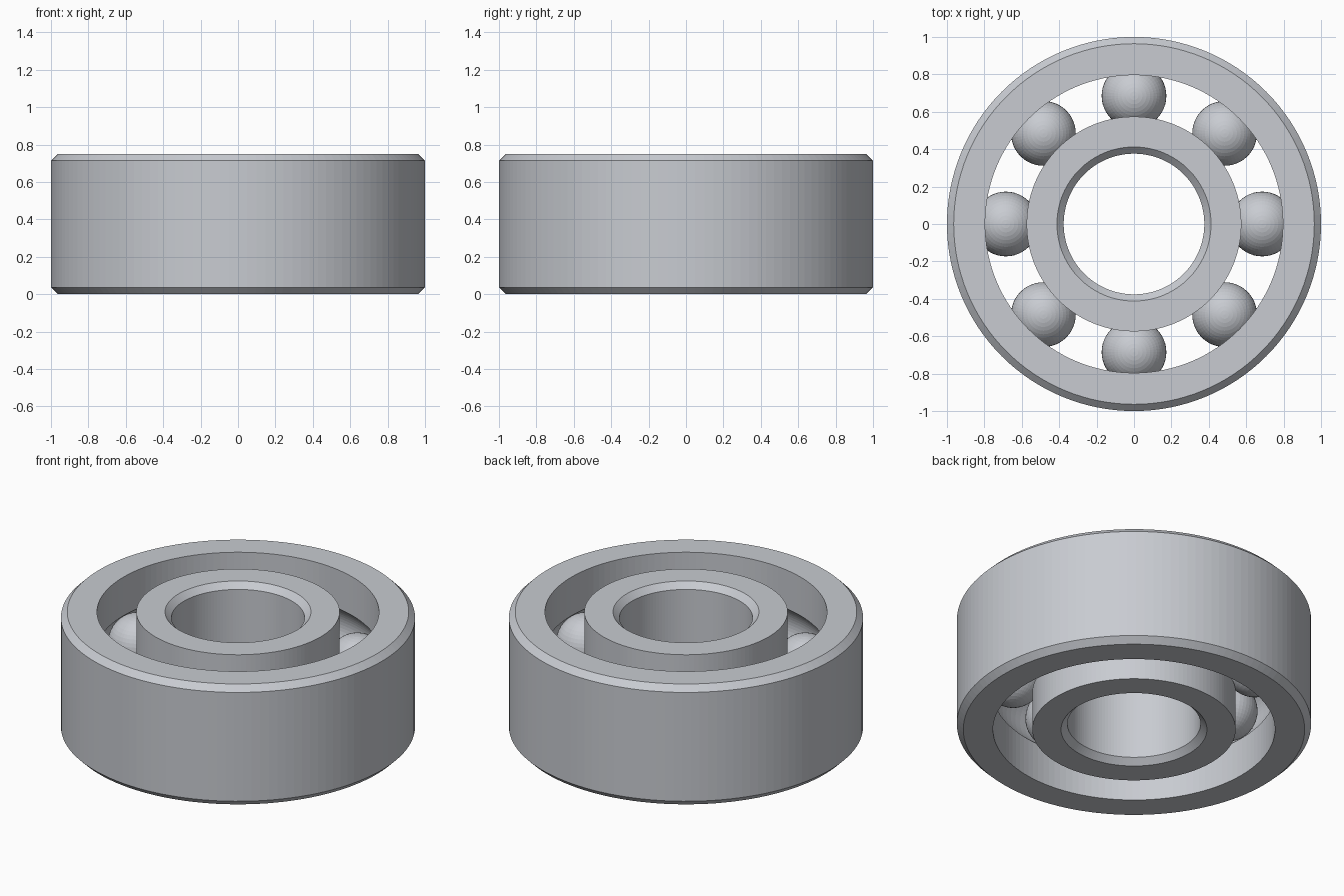
import bpy
import bmesh
from math import asin, cos, sin, pi, sqrt, tau

if "Cube" in bpy.data.objects:
    bpy.data.objects.remove(bpy.data.objects["Cube"])

HEIGHT = 0.75
MID = HEIGHT / 2
CHAMFER = 0.036
PITCH = 0.685          # radius of the circle through the ball centres
BALL = 0.174
HALF_GAP = 0.111       # half the distance between the two rings
SEGMENTS = 128

steel = bpy.data.materials.new("brushed steel")
steel.use_nodes = True
steel.diffuse_color = (0.58, 0.60, 0.64, 1)
steel.node_tree.nodes["Principled BSDF"].inputs["Base Color"].default_value = steel.diffuse_color


def finish(bm, name):
    mesh = bpy.data.meshes.new(name)
    bm.to_mesh(mesh)
    bm.free()
    mesh.materials.append(steel)
    obj = bpy.data.objects.new(name, mesh)
    bpy.context.collection.objects.link(obj)
    return obj


def race_ring(name, rim, side):
    """Revolve a ring: chamfered cylinder at rim, ball groove facing the gap."""
    race = PITCH + side * HALF_GAP
    inset = rim - side * CHAMFER
    profile = [(race, 0), (inset, 0), (rim, CHAMFER),
               (rim, HEIGHT - CHAMFER), (inset, HEIGHT), (race, HEIGHT)]
    # Groove arc, top to bottom
    reach = asin(sqrt(BALL ** 2 - HALF_GAP ** 2) / BALL)
    steps = 16
    for i in range(steps + 1):
        a = reach * (1 - 2 * i / steps)
        profile.append((PITCH + side * BALL * cos(a), MID + BALL * sin(a)))

    bm = bmesh.new()
    loops = []
    for s in range(SEGMENTS):
        t = tau * s / SEGMENTS
        loops.append([bm.verts.new((r * cos(t), r * sin(t), z)) for r, z in profile])
    n = len(profile)
    for s in range(SEGMENTS):
        a, b = loops[s], loops[(s + 1) % SEGMENTS]
        for i in range(n):
            j = (i + 1) % n
            bm.faces.new((a[i], b[i], b[j], a[j]))
    bmesh.ops.recalc_face_normals(bm, faces=bm.faces)
    return finish(bm, name)


# Rings
race_ring("outer_ring", 1.0, 1)
race_ring("inner_ring", 0.376, -1)

# Balls
for k in range(8):
    bm = bmesh.new()
    bmesh.ops.create_uvsphere(bm, u_segments=48, v_segments=24, radius=BALL - 0.001)
    ball = finish(bm, f"ball_{k + 1}")
    angle = k * pi / 4
    ball.location = (PITCH * cos(angle), PITCH * sin(angle), MID)
